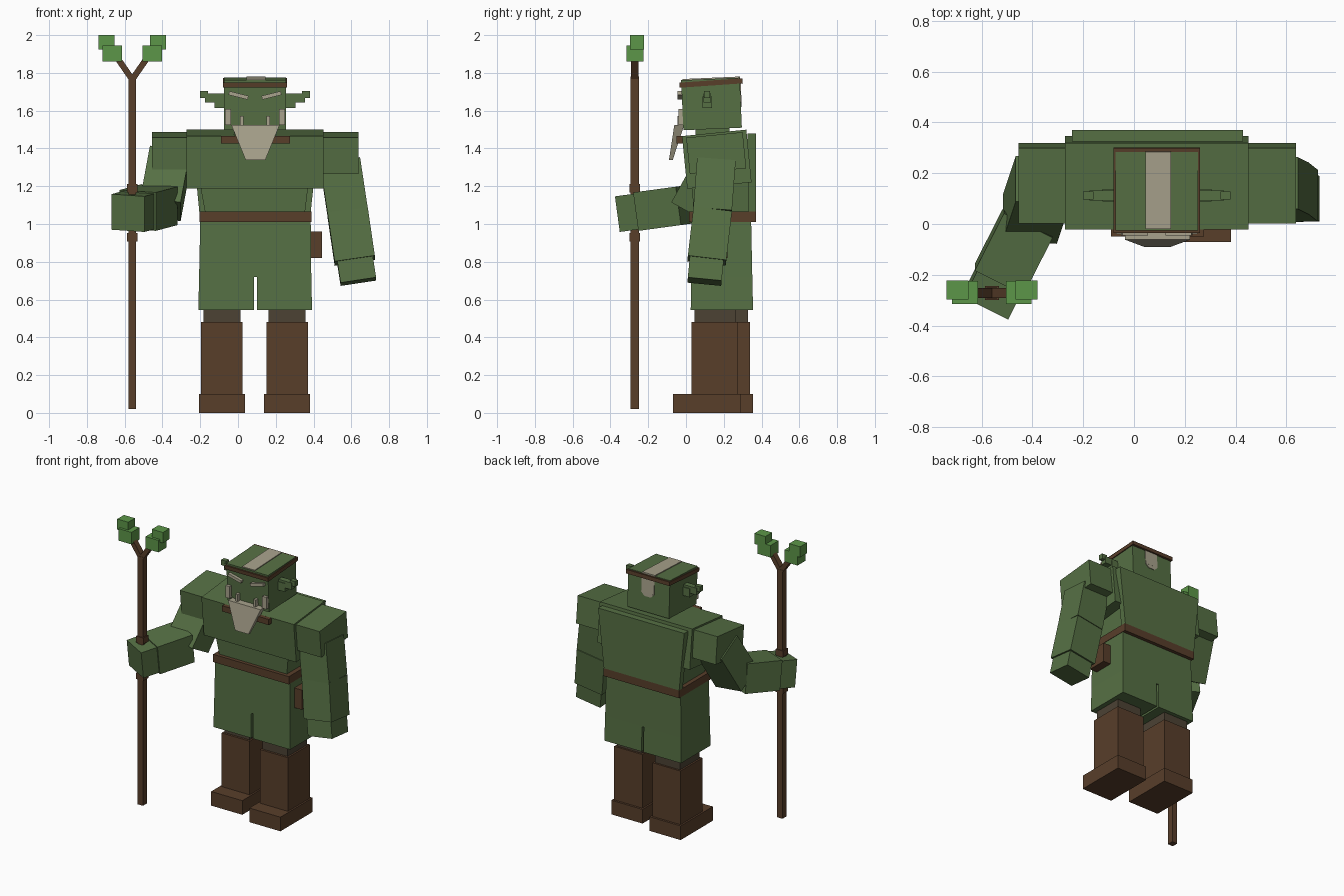
import bpy, math
from mathutils import Vector, Matrix


def material(name, r, g, b):
    m = bpy.data.materials.new(name)
    lin = [((c / 255 + 0.055) / 1.055) ** 2.4 for c in (r, g, b)]
    m.diffuse_color = (*lin, 1)
    return m


GREEN = material("moss green", 86, 112, 68)
BROWN = material("leather brown", 88, 62, 42)
BEIGE = material("bone beige", 168, 162, 140)
LEAF = material("leaf green", 92, 150, 72)
PANTS = material("dark trousers", 76, 66, 52)
CX = 0.09  # body centre line
FACES = [(0, 3, 2, 1), (4, 5, 6, 7), (0, 1, 5, 4), (1, 2, 6, 5), (2, 3, 7, 6), (3, 0, 4, 7)]


def solid(name, verts, mat):
    me = bpy.data.meshes.new(name)
    me.from_pydata(verts, [], FACES)
    me.materials.append(mat)
    ob = bpy.data.objects.new(name, me)
    bpy.context.collection.objects.link(ob)
    return ob


def frustum(name, low, high, mat):
    """Block between two rectangles (x0, x1, y0, y1, z)."""
    verts = []
    for x0, x1, y0, y1, z in (low, high):
        verts += [(x0, y0, z), (x1, y0, z), (x1, y1, z), (x0, y1, z)]
    return solid(name, verts, mat)


def box(name, x, y, z, mat, pitch=0, roll=0):
    """Block from x, y and z ranges, turned about its own centre."""
    c = Vector((sum(x) / 2, sum(y) / 2, sum(z) / 2))
    rx, ry, rz = [(r[1] - r[0]) / 2 for r in (x, y, z)]
    ob = frustum(name, (-rx, rx, -ry, ry, -rz), (-rx, rx, -ry, ry, rz), mat)
    ob.location = c
    ob.rotation_euler = (math.radians(pitch), math.radians(roll), 0)
    return ob


def beam(name, a, b, w, d, mat):
    """Block running from a to b with width w and depth d."""
    a, b = Vector(a), Vector(b)
    zax = (b - a).normalized()
    xax = (Vector((1, 0, 0)) - zax * zax.x).normalized()
    yax = zax.cross(xax)
    h = (b - a).length / 2
    ob = frustum(name, (-w / 2, w / 2, -d / 2, d / 2, -h), (-w / 2, w / 2, -d / 2, d / 2, h), mat)
    ob.matrix_world = Matrix.Translation((a + b) / 2) @ Matrix((xax, yax, zax)).transposed().to_4x4()
    return ob


# Legs: the +x leg stands a little further forward
for side, x, y in (("right", -0.085, 0.065), ("left", 0.26, 0.0)):
    box(side + "_foot", (x - 0.122, x + 0.122), (y - 0.07, y + 0.29), (0, 0.1), BROWN)
    box(side + "_boot", (x - 0.11, x + 0.11), (y + 0.03, y + 0.275), (0.1, 0.48), BROWN)
    box(side + "_trouser", (x - 0.098, x + 0.098), (y + 0.045, y + 0.262), (0.48, 0.6), PANTS)

# Tunic with a slit between two flaps
frustum("tunic", (-0.206, 0.388, 0.027, 0.351, 0.72), (-0.2, 0.385, 0.03, 0.345, 1.01), GREEN)
frustum("right_flap", (-0.21, 0.085, 0.025, 0.355, 0.545), (-0.206, 0.085, 0.027, 0.351, 0.72), GREEN)
frustum("left_flap", (0.1, 0.392, 0.025, 0.355, 0.545), (0.1, 0.388, 0.027, 0.351, 0.72), GREEN)
box("belt", (-0.205, 0.388), (0.015, 0.37), (1.01, 1.065), BROWN)
box("pouch", (0.38, 0.445), (0.08, 0.22), (0.82, 0.96), BROWN)

# Upper body
frustum("waist", (-0.175, 0.355, 0.04, 0.345, 1.065), (-0.205, 0.375, 0.03, 0.345, 1.23), GREEN)
box("chest", (-0.272, 0.452), (-0.008, 0.334), (1.203, 1.483), GREEN, 5.7)
frustum("back_panel", (-0.205, 0.385, 0.33, 0.37, 1.065), (-0.245, 0.43, 0.325, 0.37, 1.48), GREEN)
box("neck", (-0.02, 0.2), (0.05, 0.23), (1.44, 1.53), GREEN)
box("collar_clasp", (-0.09, 0.275), (-0.05, 0.02), (1.425, 1.465), BROWN)
for side, x in (("right", -0.362), ("left", 0.545)):
    box(side + "_shoulder", (x - 0.094, x + 0.094), (0.01, 0.31), (1.28, 1.472), GREEN, 5.7)

# Hanging arm
beam("left_upper_arm", (0.54, 0.16, 1.33), (0.58, 0.14, 1.065), 0.215, 0.205, GREEN)
beam("left_forearm", (0.58, 0.14, 1.065), (0.618, 0.11, 0.806), 0.215, 0.205, GREEN)
beam("left_hand", (0.618, 0.11, 0.82), (0.637, 0.098, 0.695), 0.19, 0.18, GREEN)

# Bent arm gripping the staff
beam("right_upper_arm", (-0.36, 0.17, 1.35), (-0.41, 0.02, 1.08), 0.215, 0.205, GREEN)
tip = Vector((-0.583, -0.32, 1.058))
back = Vector((0.45, 0.885, 0.12)).normalized()
beam("right_forearm", tip + back * 0.37, tip + back * 0.115, 0.215, 0.205, GREEN)
beam("right_hand", tip + back * 0.13, tip, 0.195, 0.19, GREEN)

# Head with band, crest stripe and stripe at the back
box("head", (CX - 0.163, CX + 0.163), (-0.02, 0.29), (1.503, 1.768), GREEN, 2.5)
box("headband", (CX - 0.17, CX + 0.17), (-0.035, 0.3), (1.733, 1.76), BROWN, 4)
box("crest_stripe", (0.045, 0.145), (-0.019, 0.285), (1.765, 1.774), BEIGE, 2.5)
box("nape_stripe", (0.045, 0.145), (0.284, 0.292), (1.645, 1.745), BEIGE, 2.5)
frustum("nape_stripe_tip", (0.07, 0.12, 0.286, 0.295, 1.62), (0.045, 0.145, 0.285, 0.294, 1.645), BEIGE)

# Mirrored face parts and ears
for side, s in (("right", -1), ("left", 1)):
    def span(a, b):
        return tuple(sorted((CX + s * a, CX + s * b)))
    box(side + "_ear_base", span(0.15, 0.215), (0.088, 0.138), (1.615, 1.675), GREEN)
    box(side + "_ear_middle", span(0.15, 0.265), (0.092, 0.132), (1.642, 1.69), GREEN)
    box(side + "_ear_tip", span(0.25, 0.29), (0.096, 0.128), (1.668, 1.705), GREEN)
    box(side + "_brow", span(0.035, 0.14), (-0.045, -0.01), (1.671, 1.691), BEIGE, 0, -14 * s)
    box(side + "_whisker", span(0.128, 0.16), (-0.04, 0.0), (1.525, 1.61), BEIGE)
    box(side + "_tusk", span(0.062, 0.08), (-0.045, -0.01), (1.52, 1.572), BEIGE)

# Beard tapers down and leans forward
solid("beard", [(0.04, -0.09, 1.34), (0.145, -0.09, 1.34), (0.145, -0.07, 1.34), (0.04, -0.07, 1.34),
                (-0.035, -0.062, 1.523), (0.22, -0.062, 1.523), (0.22, -0.01, 1.523), (-0.035, -0.01, 1.523)], BEIGE)

# Staff with rings, forked top and leaf clumps
SX, SY = -0.56, -0.272
box("staff", (SX - 0.021, SX + 0.021), (SY - 0.022, SY + 0.022), (0.02, 1.78), BROWN)
for z in (0.93, 1.19):
    box("staff_ring", (SX - 0.028, SX + 0.028), (SY - 0.028, SY + 0.028), (z - 0.022, z + 0.022), BROWN)
for s in (-1, 1):
    beam("staff_branch", (SX, SY, 1.765), (SX + s * 0.09, SY, 1.895), 0.032, 0.04, BROWN)
    big, small = SX + s * 0.106, SX + s * 0.136
    box("leaf_clump", (big - 0.051, big + 0.051), (-0.315, -0.225), (1.86, 1.945), LEAF)
    box("leaf_clump_small", (small - 0.043, small + 0.043), (-0.297, -0.222), (1.925, 2.0), LEAF)
